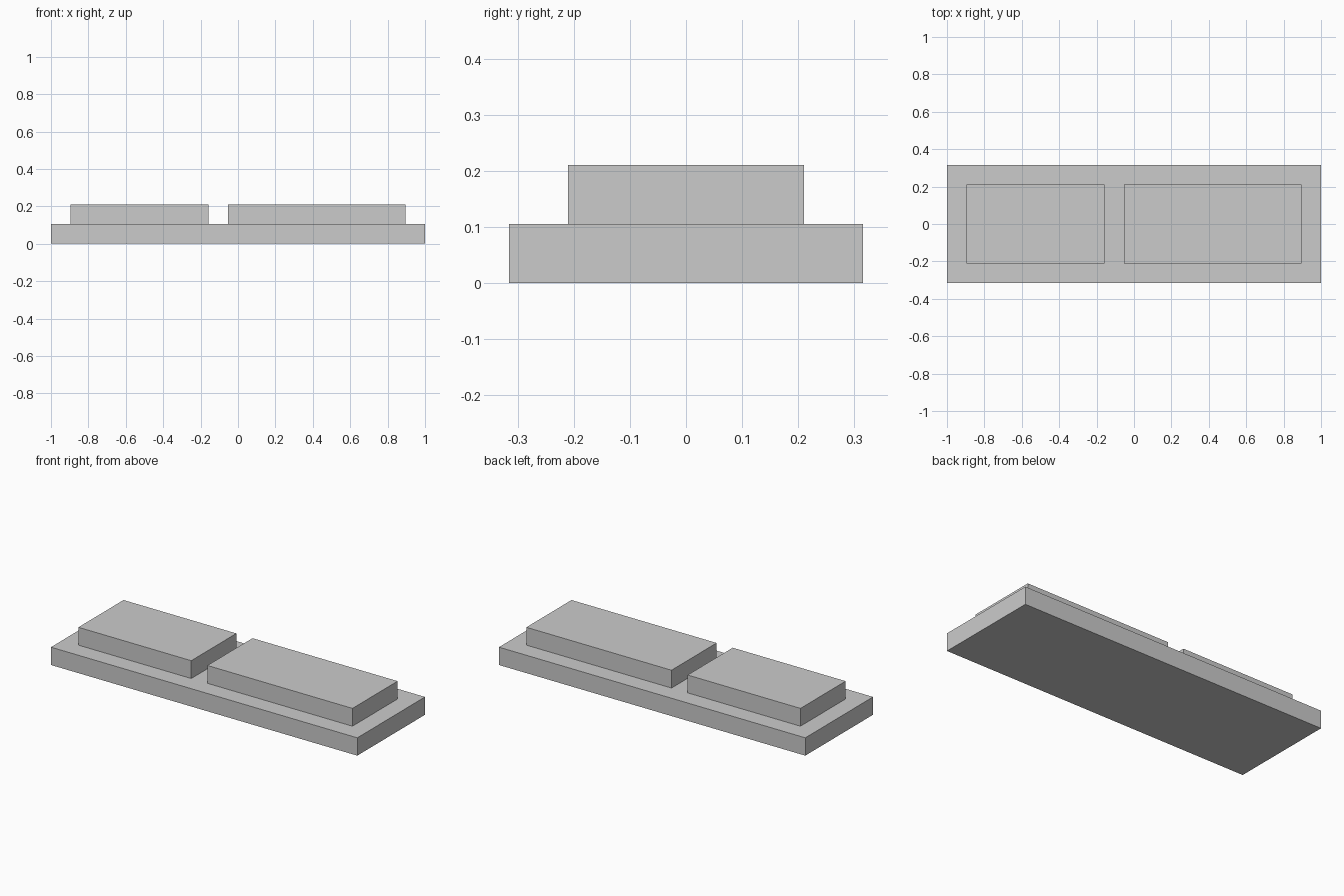
import bpy

if "Cube" in bpy.data.objects:
    bpy.data.objects.remove(bpy.data.objects["Cube"])

U = 2 / 19  # the model sits on a 19-unit long module


def box(name, x0, x1, depth, z0, z1):
    """Box from x0 to x1 and z0 to z1, centred on y = 0 (in modules)."""
    bpy.ops.mesh.primitive_cube_add(
        size=1, location=((x0 + x1) / 2 * U, 0, (z0 + z1) / 2 * U))
    ob = bpy.context.object
    ob.name = name
    ob.scale = ((x1 - x0) * U, depth * U, (z1 - z0) * U)
    bpy.ops.object.transform_apply(location=False, rotation=False, scale=True)
    return ob


# Base slab
box("base_slab", -9.5, 9.5, 6, 0, 1)

# Two raised blocks with a one-module border and gap
box("short_block", -8.5, -1.5, 4, 1, 2)
box("long_block", -0.5, 8.5, 4, 1, 2)
